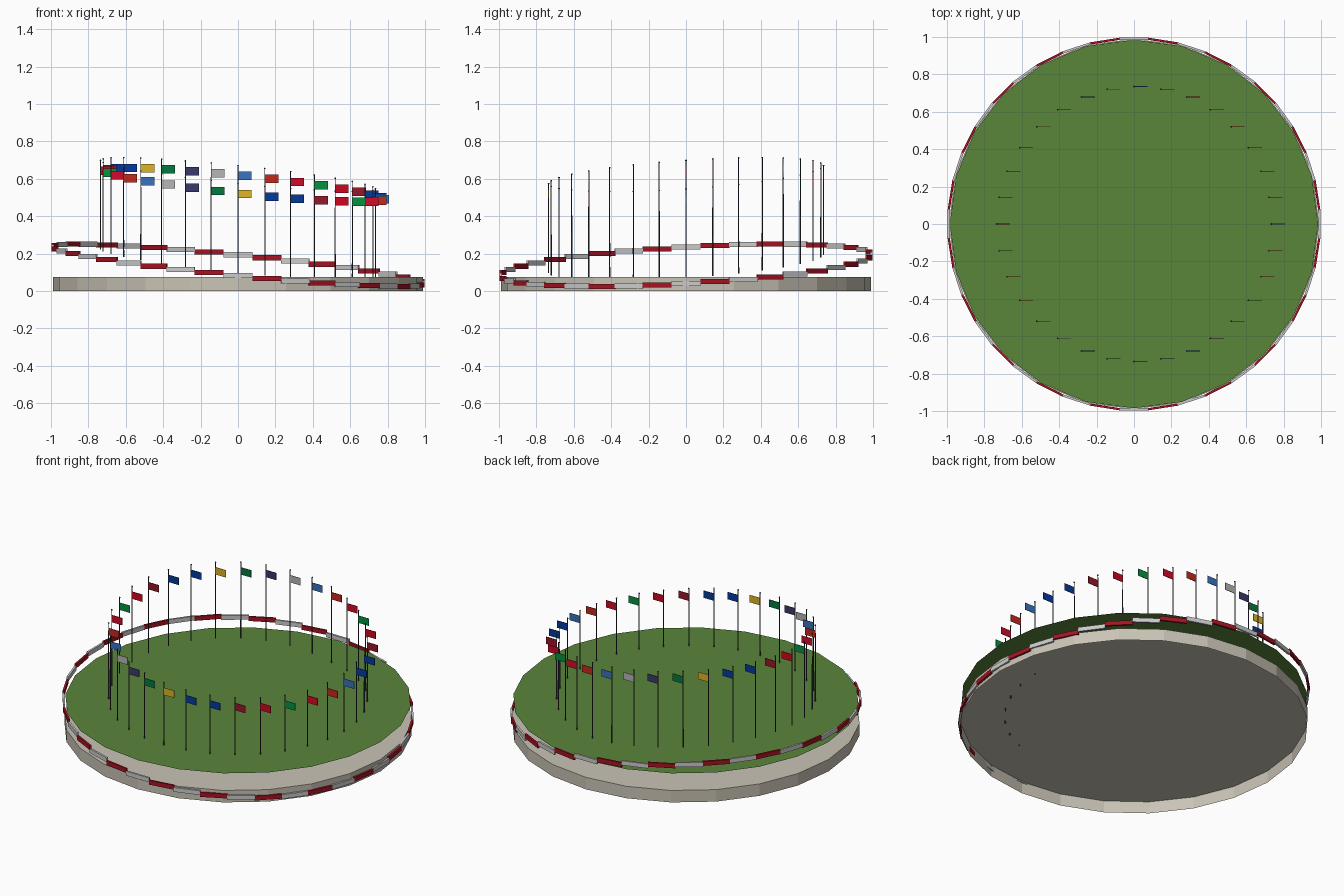
import bpy, bmesh, math
from mathutils import Matrix, Vector

if "Cube" in bpy.data.objects:
    bpy.data.objects.remove(bpy.data.objects["Cube"])


def material(name, rgb):
    # display colour (0-255) to linear diffuse colour
    m = bpy.data.materials.new(name)
    m.diffuse_color = [(c / 255) ** 2.2 for c in rgb] + [1]
    m.use_nodes = True
    m.node_tree.nodes["Principled BSDF"].inputs["Base Color"].default_value = m.diffuse_color
    return m


def finish(name, bm, mats):
    me = bpy.data.meshes.new(name)
    bm.to_mesh(me)
    bm.free()
    for m in mats:
        me.materials.append(m)
    ob = bpy.data.objects.new(name, me)
    bpy.context.collection.objects.link(ob)
    return ob


def add_box(bm, size, loc, rot=0.0, index=0):
    mat = (Matrix.Translation(loc) @ Matrix.Rotation(rot, 4, 'Z')
           @ Matrix.Diagonal((*size, 1)))
    res = bmesh.ops.create_cube(bm, size=1, matrix=mat)
    for f in {f for v in res['verts'] for f in v.link_faces}:
        f.material_index = index


def disc(name, radius, z, mat):
    bm = bmesh.new()
    bmesh.ops.create_circle(bm, cap_ends=True, segments=24, radius=radius,
                            matrix=Matrix.Translation((0, 0, z)))
    bmesh.ops.recalc_face_normals(bm, faces=bm.faces)
    for f in bm.faces:
        if f.normal.z < 0:
            f.normal_flip()
    return finish(name, bm, [mat])


stone = material("stone", (200, 194, 180))
grass = material("grass", (90, 132, 60))
steel = material("dark_steel", (70, 70, 78))
white = material("fence_white", (225, 225, 225))
red = material("fence_red", (165, 25, 40))

# Low base: side wall and top, open underneath
bm = bmesh.new()
bmesh.ops.create_cone(bm, cap_ends=True, segments=24, radius1=0.99,
                      radius2=0.99, depth=0.075,
                      matrix=Matrix.Translation((0, 0, 0.0375)))
bm.normal_update()
bmesh.ops.delete(bm, geom=[f for f in bm.faces if f.normal.z < -0.9],
                 context='FACES_ONLY')
finish("base_plinth", bm, [stone])

# Thin grass sheet floating over the base
disc("grass_field", 0.985, 0.18, grass)

# Tilted fence ring of stepped red and white blocks
bm = bmesh.new()
for i in range(40):
    a = math.radians(9 * i)
    x, y = math.cos(a), math.sin(a)
    z = 0.1375 - 0.098 * x + 0.056 * y
    add_box(bm, (0.012, 0.157, 0.027), (0.99 * x, 0.99 * y, z), a, i % 2)
finish("fence_ring", bm, [white, red])

# Ring of flag poles with finials, feet following a sloped plane
palette = [
    ("vermilion", (195, 45, 35)), ("scarlet", (205, 20, 45)),
    ("green", (15, 145, 65)), ("crimson", (205, 15, 35)),
    ("dark_red", (150, 30, 45)), ("blue", (10, 60, 150)),
    ("royal_blue", (10, 60, 160)), ("yellow", (220, 180, 40)),
    ("dark_green", (10, 120, 65)), ("navy", (60, 60, 105)),
    ("silver", (180, 180, 182)), ("light_blue", (60, 115, 185)),
]
flag_mats = [material("flag_" + n, c) for n, c in palette]
poles, flags = bmesh.new(), bmesh.new()
for i in range(32):
    a = -math.radians(11.25 * i)
    x, y = 0.735 * math.cos(a), 0.735 * math.sin(a)
    slope = -0.104 * x + 0.066 * y
    top, foot = 0.622 + slope, 0.145 + slope
    bmesh.ops.create_cone(poles, cap_ends=True, segments=6, radius1=0.0035,
                          radius2=0.0025, depth=top - foot,
                          matrix=Matrix.Translation((x, y, (top + foot) / 2)))
    bmesh.ops.create_icosphere(poles, subdivisions=1, radius=0.005,
                               matrix=Matrix.Translation((x, y, top)))
    # Flag flying towards +x
    add_box(flags, (0.07, 0.003, 0.045), (x + 0.037, y, 0.567 + slope),
            0, (i - 1) % 12)
finish("flag_poles", poles, [steel])
finish("flags", flags, flag_mats)
